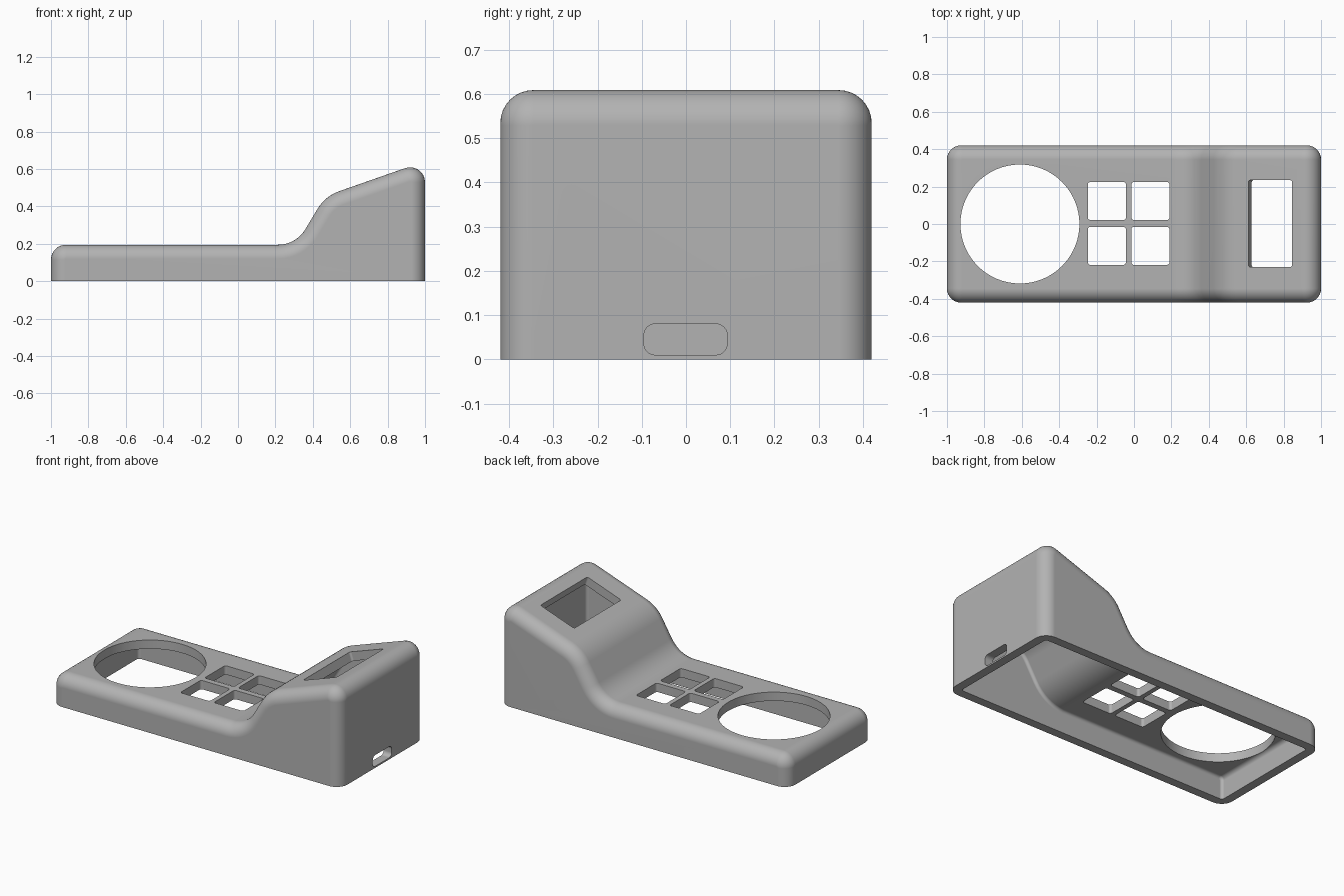
import bpy, bmesh, math
from mathutils import Vector, Matrix

cube = bpy.data.objects.get("Cube")
if cube:
    bpy.data.objects.remove(cube, do_unlink=True)

HALF_WIDTH = 0.42
WALL = 0.055
# side profile corners in (x, z) with signed radius: negative is a concave bend
PROFILE = [(-1, 0, 0), (-1, 0.195, 0.08), (0.31, 0.195, -0.17),
           (0.466, 0.455, 0.22), (1, 0.642, 0.08), (1, 0, 0)]
SLOPE = math.atan2(0.642 - 0.455, 1 - 0.466)

grey = bpy.data.materials.new("plain grey")
grey.use_nodes = True
grey.diffuse_color = (0.45, 0.45, 0.45, 1)
grey.node_tree.nodes["Principled BSDF"].inputs["Base Color"].default_value = (0.45, 0.45, 0.45, 1)


def finish(bm, name):
    bmesh.ops.recalc_face_normals(bm, faces=bm.faces)
    mesh = bpy.data.meshes.new(name)
    bm.to_mesh(mesh)
    bm.free()
    mesh.materials.append(grey)
    obj = bpy.data.objects.new(name, mesh)
    bpy.context.collection.objects.link(obj)
    return obj


def outline(inset, bottom, steps=8):
    """Side profile moved inwards, with its bends rounded."""
    points = [(-1 + inset, bottom)]
    for i in range(1, len(PROFILE) - 1):
        a, v, b = (Vector(PROFILE[j][:2]) for j in (i - 1, i, i + 1))
        n1, n2 = (Vector((-e.y, e.x)).normalized() for e in (v - a, b - v))
        radius = PROFILE[i][2]
        centre = v - (n1 + n2) / (1 + n1.dot(n2)) * radius
        start, end = math.atan2(n1.y, n1.x), math.atan2(n2.y, n2.x)
        for s in range(steps + 1):
            t = start + (end - start) * s / steps
            points.append(tuple(centre + Vector((math.cos(t), math.sin(t))) * (radius - inset)))
    points.append((1 - inset, bottom))
    return points


def body(name, inset, fillet, bottom, steps=8):
    """Solid with the side profile and rolled side edges."""
    layers = []
    for s in range(steps + 1):
        t = math.pi / 2 * s / steps
        layers.append((HALF_WIDTH - inset - fillet * (1 - math.cos(t)),
                       inset + fillet * (1 - math.sin(t))))
    layers += [(-y, k) for y, k in reversed(layers)]
    bm = bmesh.new()
    rings = [[bm.verts.new((x, y, z)) for x, z in outline(k, bottom)] for y, k in layers]
    for r1, r2 in zip(rings, rings[1:]):
        for i in range(len(r1)):
            j = (i + 1) % len(r1)
            bm.faces.new((r1[i], r1[j], r2[j], r2[i]))
    bm.faces.new(rings[0])
    bm.faces.new(rings[-1])
    return finish(bm, name)


def hole(name, centre, width, height, radius, depth, tilt=0.0, steps=6):
    """Rounded rectangular prism turned about the y axis."""
    bm = bmesh.new()
    verts = []
    for q, (sx, sy) in enumerate([(1, 1), (-1, 1), (-1, -1), (1, -1)]):
        for s in range(steps + 1):
            t = math.pi / 2 * (q + s / steps)
            verts.append(bm.verts.new((sx * (width / 2 - radius) + radius * math.cos(t),
                                       sy * (height / 2 - radius) + radius * math.sin(t),
                                       -depth / 2)))
    bmesh.ops.remove_doubles(bm, verts=verts, dist=0.0001)
    face = bm.faces.new(list(bm.verts))
    top = bmesh.ops.extrude_face_region(bm, geom=[face])["geom"]
    bmesh.ops.translate(bm, vec=(0, 0, depth), verts=[v for v in top if isinstance(v, bmesh.types.BMVert)])
    bm.transform(Matrix.Translation(centre) @ Matrix.Rotation(tilt, 4, 'Y'))
    return finish(bm, name)


# hollow enclosure, open underneath
shell = body("enclosure_shell", 0, 0.075, 0)
cutters = [body("cavity", WALL, 0.018, -0.1)]

# round opening and four key openings in the low deck
cutters.append(hole("dial_opening", (-0.61, 0, 0.2), 0.636, 0.636, 0.318, 0.3, steps=24))
for x in (-0.145, 0.088):
    for y in (0.123, -0.117):
        cutters.append(hole("key_opening", (x, y, 0.2), 0.204, 0.204, 0.015, 0.3))

# window in the sloped top
cutters.append(hole("window_opening", (0.728, 0.002, 0.547), 0.248, 0.465, 0.012, 0.25, -SLOPE))

# small round hole and rounded slot in the tall end wall
cutters.append(hole("round_hole", (1, -0.232, 0.325), 0.06, 0.06, 0.03, 0.2, math.pi / 2))
cutters.append(hole("socket_slot", (1, -0.001, 0.045), 0.07, 0.188, 0.025, 0.2, math.pi / 2))

bpy.ops.object.select_all(action='DESELECT')
shell.select_set(True)
bpy.context.view_layer.objects.active = shell
for cutter in cutters:
    cutter.hide_render = True
    cut = shell.modifiers.new("cut", 'BOOLEAN')
    cut.operation = 'DIFFERENCE'
    cut.solver = 'EXACT'
    cut.object = cutter
    bpy.ops.object.modifier_apply(modifier=cut.name)
    bpy.data.objects.remove(cutter, do_unlink=True)

bpy.ops.object.shade_smooth_by_angle(angle=math.radians(30))
weighted = shell.modifiers.new("even shading", 'WEIGHTED_NORMAL')
weighted.keep_sharp = True
